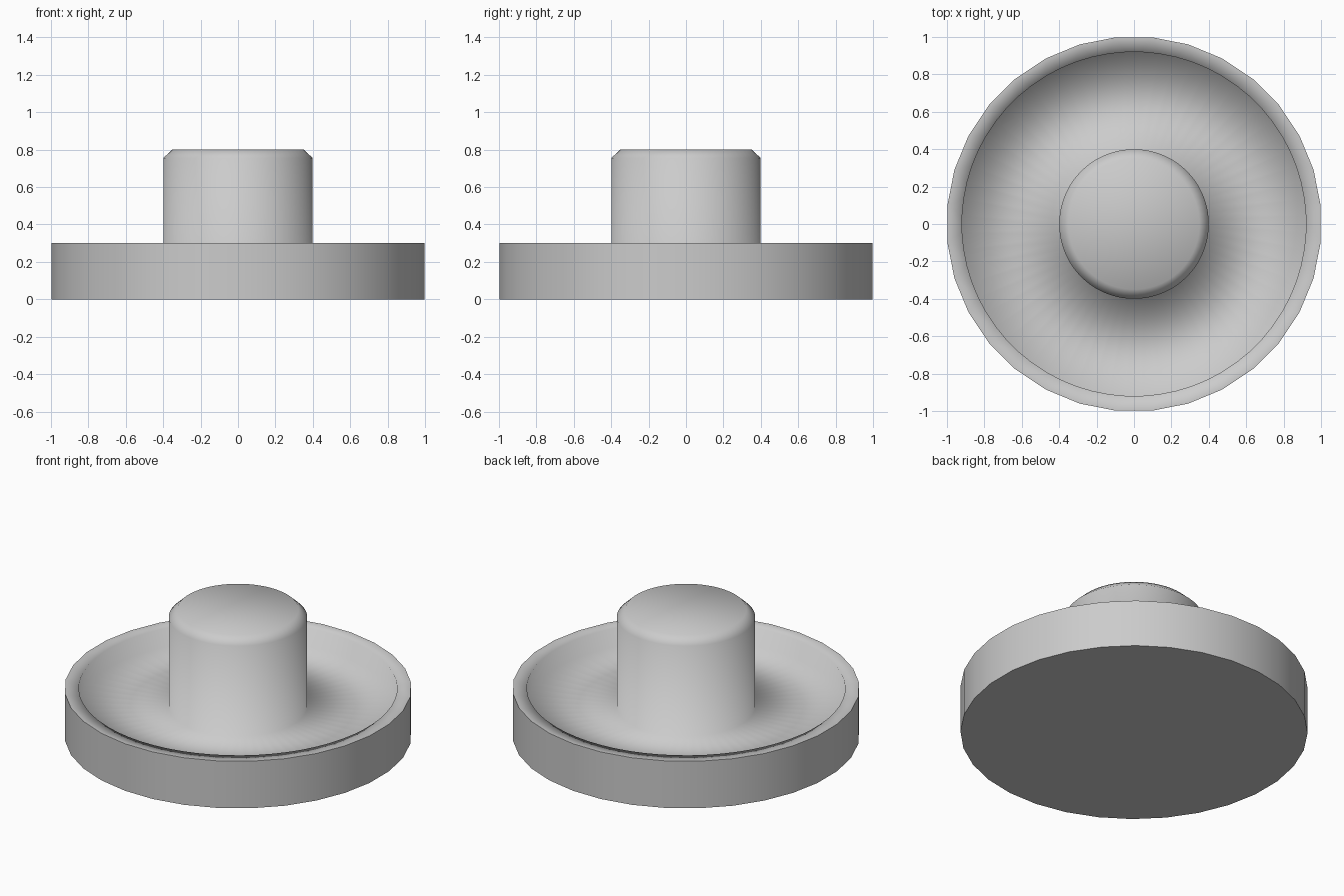
import bpy, bmesh
from math import pi, cos, sin

if "Cube" in bpy.data.objects:
    bpy.data.objects.remove(bpy.data.objects["Cube"])

bm = bmesh.new()

def ring(r, z, n):
    """Loop of vertices with a flat side facing each axis."""
    return [bm.verts.new((r * cos(2 * pi * (i + 0.5) / n),
                          r * sin(2 * pi * (i + 0.5) / n), z)) for i in range(n)]

def skin(a, b):
    """Join two rings; the second may have twice as many vertices."""
    n, m = len(a), len(b)
    for i in range(n):
        k = (i + 1) % n
        if m == n:
            bm.faces.new((a[i], a[k], b[k], b[i]))
        else:
            bm.faces.new((a[i], b[2 * i + 1], b[2 * i]))
            bm.faces.new((a[i], a[k], b[2 * k], b[2 * i + 1]))

# (radius, height, sides): coarse outer wall, rim, recessed floor, centre post, chamfer
profile = [(1.003, 0.0, 32), (1.003, 0.3, 32), (0.92, 0.3, 64), (0.92, 0.18, 64),
           (0.4, 0.18, 64), (0.4, 0.755, 64), (0.35, 0.802, 64)]
rings = [ring(*p) for p in profile]
for a, b in zip(rings, rings[1:]):
    skin(a, b)

# Close the underside and the top of the post
bm.faces.new(rings[0][::-1])
bm.faces.new(rings[-1])
bmesh.ops.recalc_face_normals(bm, faces=bm.faces[:])

# Smooth everywhere except the outer rim and foot edges
for f in bm.faces:
    f.smooth = True
for r in rings[:2]:
    for i in range(len(r)):
        bm.edges.get((r[i - 1], r[i])).smooth = False

mesh = bpy.data.meshes.new("dish_with_post")
bm.to_mesh(mesh)
bm.free()
dish = bpy.data.objects.new("dish_with_post", mesh)
bpy.context.collection.objects.link(dish)
